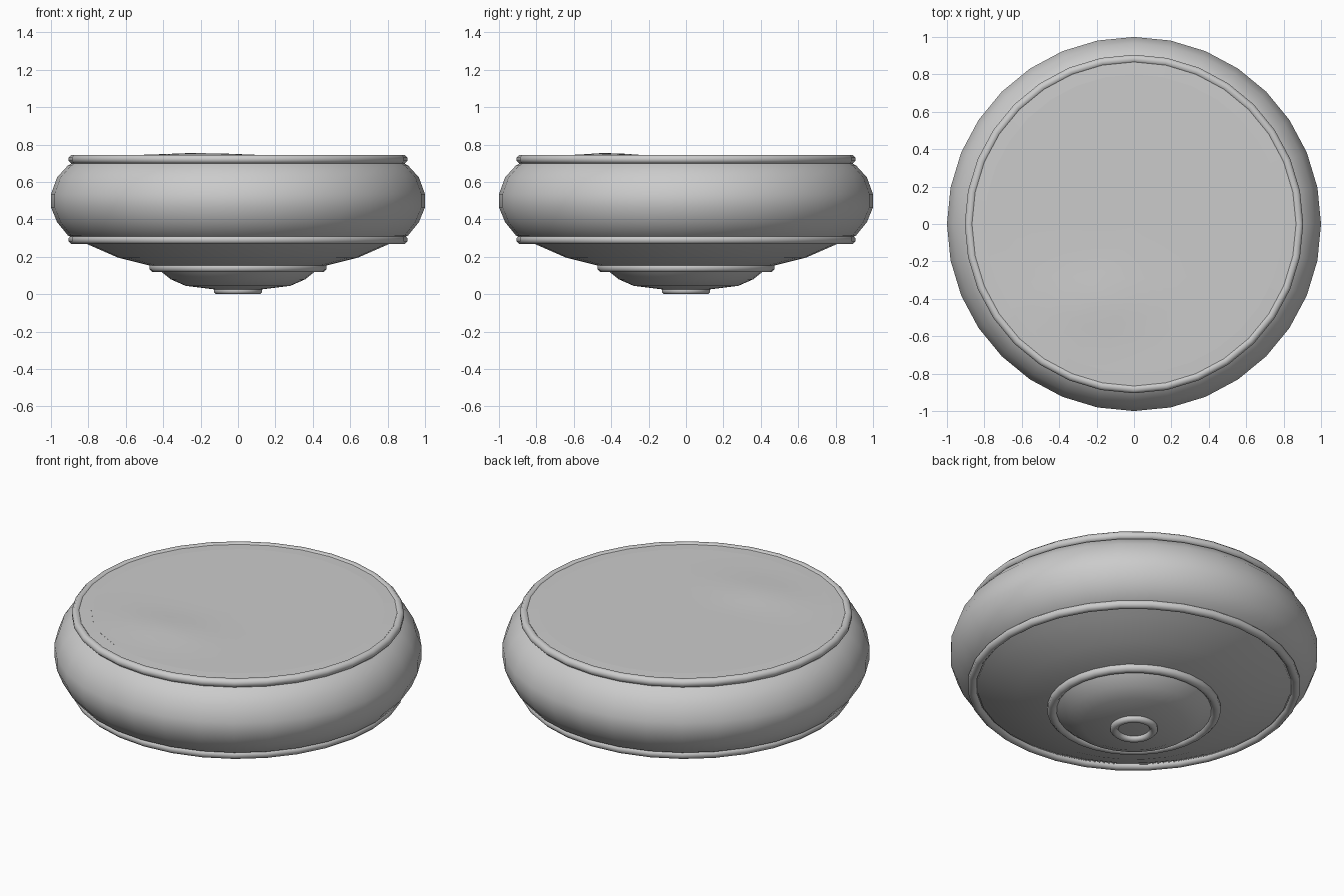
import bpy, bmesh, math

SIDES = 32

cube = bpy.data.objects.get("Cube")
if cube:
    bpy.data.objects.remove(cube, do_unlink=True)

grey = bpy.data.materials.new("plain_grey")
grey.use_nodes = True
colour = (0.6, 0.6, 0.6, 1)
grey.diffuse_color = colour
grey.node_tree.nodes["Principled BSDF"].inputs["Base Color"].default_value = colour


def revolve(name, profile, closed=False, height=None):
    """Turn a (radius, z) profile around z; a radius of 0 becomes a pole."""
    bm = bmesh.new()
    rings = []
    for r, z in profile:
        if r == 0:
            rings.append([bm.verts.new((0, 0, z))] * SIDES)
            continue
        angles = [2 * math.pi * i / SIDES for i in range(SIDES)]
        rings.append([bm.verts.new((r * math.cos(a), r * math.sin(a), z)) for a in angles])
    pairs = list(zip(rings, rings[1:]))
    if closed:
        pairs.append((rings[-1], rings[0]))
    for low, high in pairs:
        for i in range(SIDES):
            j = (i + 1) % SIDES
            corners = dict.fromkeys((low[i], low[j], high[j], high[i]))
            bm.faces.new(list(corners))
    if height:
        for v in bm.verts:
            v.co.z += height(v.co.x, v.co.y)
    mesh = bpy.data.meshes.new(name)
    bm.to_mesh(mesh)
    bm.free()
    mesh.materials.append(grey)
    obj = bpy.data.objects.new(name, mesh)
    bpy.context.collection.objects.link(obj)
    bpy.ops.object.select_all(action="DESELECT")
    obj.select_set(True)
    bpy.context.view_layer.objects.active = obj
    bpy.ops.object.shade_smooth_by_angle(angle=math.radians(50))
    return obj


def bead(name, radius, z, thickness, steps=8):
    """Round ring whose outermost face stands upright."""
    r = thickness / math.cos(math.pi / steps)
    turns = [2 * math.pi * (k + 0.5) / steps for k in range(steps)]
    revolve(name, [(radius + r * math.cos(t), z + r * math.sin(t)) for t in turns], closed=True)


# Bulging side wall
revolve("side_wall", [(0.85, 0.285), (0.91, 0.315), (0.967, 0.385), (1.0, 0.465),
                      (1.0, 0.535), (0.967, 0.625), (0.91, 0.688), (0.85, 0.72)])


# Top surface with one very slight swell
def swell(x, y):
    return 0.014 * math.exp(-((x + 0.2) / 0.28) ** 2 - ((y + 0.42) / 0.16) ** 2)


revolve("top_surface", [(0.1 * k, 0.741) for k in range(9, 0, -1)][1:] + [(0, 0.741)], height=swell)
revolve("top_surface_edge", [(0.88, 0.738), (0.8, 0.741)])

# Stepped underside
revolve("lower_bowl", [(0.40, 0.142), (0.46, 0.15), (0.64, 0.195), (0.80, 0.265), (0.87, 0.30)])
revolve("bottom_bowl", [(0, 0.018), (0.12, 0.025), (0.28, 0.045), (0.36, 0.08),
                        (0.41, 0.12), (0.43, 0.14)])

# Trim rings
bead("top_rim", 0.882, 0.722, 0.023)
bead("lower_rim", 0.882, 0.292, 0.023)
bead("middle_ring", 0.447, 0.143, 0.025)
bead("foot_ring", 0.108, 0.021, 0.021)
